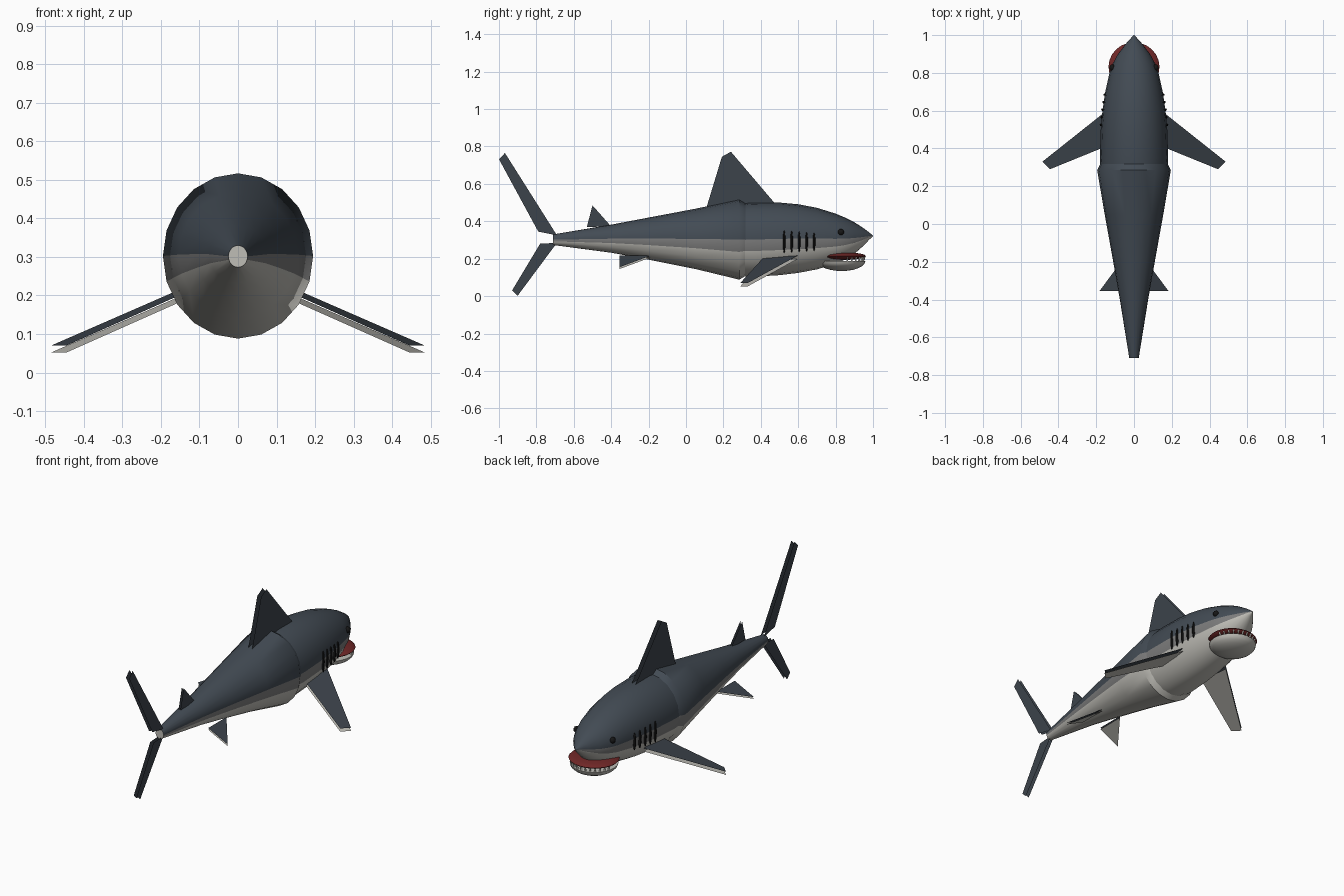
import bpy, bmesh, math
from mathutils import Vector

if "Cube" in bpy.data.objects:
    bpy.data.objects.remove(bpy.data.objects["Cube"])


def mat(name, rgb):
    m = bpy.data.materials.new(name)
    m.diffuse_color = (*rgb, 1)
    m.use_nodes = True
    m.node_tree.nodes["Principled BSDF"].inputs["Base Color"].default_value = m.diffuse_color
    return m


DARK = mat("slate_back", (0.055, 0.07, 0.088))
MID = mat("flank_grey", (0.2, 0.2, 0.2))
PALE = mat("pale_belly", (0.52, 0.51, 0.47))
FIN = mat("fin_slate", (0.045, 0.056, 0.07))
RED = mat("mouth_red", (0.16, 0.02, 0.02))
BLACK = mat("black", (0.008, 0.008, 0.008))
WHITE = mat("tooth_white", (0.8, 0.78, 0.7))


def finish(name, bm, mats, smooth=True):
    me = bpy.data.meshes.new(name)
    bm.to_mesh(me)
    bm.free()
    for m in mats:
        me.materials.append(m)
    ob = bpy.data.objects.new(name, me)
    bpy.context.collection.objects.link(ob)
    if smooth:
        bpy.ops.object.select_all(action='DESELECT')
        ob.select_set(True)
        bpy.context.view_layer.objects.active = ob
        bpy.ops.object.shade_smooth_by_angle(angle=math.radians(40))
    return ob


def loft(name, rings, n=20):
    """Rings of (y, half width, z top, z bottom), shaded dark above and pale below."""
    bm = bmesh.new()
    loops = []
    for y, rx, zt, zb in rings:
        zc, rz = (zt + zb) / 2, (zt - zb) / 2
        loops.append([bm.verts.new((rx * math.cos(2 * math.pi * i / n), y,
                                    zc + rz * math.sin(2 * math.pi * i / n))) for i in range(n)])
    for a, b in zip(loops, loops[1:]):
        for i in range(n):
            f = bm.faces.new((a[i], a[(i + 1) % n], b[(i + 1) % n], b[i]))
            s = math.sin(2 * math.pi * (i + 0.5) / n)
            f.material_index = 0 if s > 0 else 1 if s > -0.3 else 2
    for l in (loops[0], loops[-1]):
        bm.faces.new(l).material_index = 2
    bmesh.ops.recalc_face_normals(bm, faces=bm.faces)
    return finish(name, bm, [DARK, MID, PALE])


def sheets(name, pts, offset, mats):
    """Fin made from two thin parallel skins, with outward normals."""
    bm = bmesh.new()
    off = Vector(offset)
    for k, sgn in enumerate((1, -1)):
        f = bm.faces.new([bm.verts.new(Vector(p) + off * sgn) for p in pts])
        f.normal_update()
        if f.normal.dot(off) * sgn < 0:
            f.normal_flip()
        f.material_index = k
    return finish(name, bm, mats, False)


def ball(name, loc, size, m, u=16, v=10, zmax=None):
    bm = bmesh.new()
    bmesh.ops.create_uvsphere(bm, u_segments=u, v_segments=v, radius=1)
    if zmax is not None:
        bmesh.ops.delete(bm, geom=[p for p in bm.verts if p.co.z > zmax], context='VERTS')
        bmesh.ops.holes_fill(bm, edges=bm.edges)
    bmesh.ops.scale(bm, vec=size, verts=bm.verts)
    bmesh.ops.translate(bm, vec=loc, verts=bm.verts)
    return finish(name, bm, [m])


# Body: tapering rear and a slightly narrower head
loft("rear_body", [(-0.71, 0.025, 0.33, 0.273), (-0.4, 0.075, 0.382, 0.232),
                   (-0.2, 0.11, 0.42, 0.195), (0.05, 0.155, 0.467, 0.145),
                   (0.285, 0.195, 0.517, 0.088), (0.33, 0.172, 0.49, 0.115)])
HEAD = [(0.26, 0.175, 0.49, 0.11), (0.35, 0.181, 0.501, 0.103), (0.5, 0.176, 0.5, 0.112),
        (0.6, 0.167, 0.491, 0.124), (0.7, 0.152, 0.472, 0.143), (0.8, 0.13, 0.441, 0.172),
        (0.85, 0.112, 0.42, 0.195), (0.9, 0.085, 0.395, 0.226), (0.95, 0.047, 0.363, 0.27),
        (0.98, 0.02, 0.34, 0.302), (1.0, 0.002, 0.323, 0.319)]
loft("head", HEAD)


def head_width(y):
    for a, b in zip(HEAD, HEAD[1:]):
        if a[0] <= y <= b[0]:
            return a[1] + (b[1] - a[1]) * (y - a[0]) / (b[0] - a[0])


# Upright fins, profiles in (y, z)
for name, prof, t in (
        ("dorsal_fin", [(0.48, 0.49), (0.24, 0.772), (0.192, 0.745), (0.11, 0.475)], 0.012),
        ("second_dorsal_fin", [(-0.40, 0.372), (-0.50, 0.485), (-0.53, 0.37)], 0.006),
        ("upper_tail_fin", [(-0.69, 0.325), (-0.79, 0.345), (-1.0, 0.732), (-0.968, 0.765)], 0.01),
        ("lower_tail_fin", [(-0.69, 0.285), (-0.78, 0.28), (-0.93, 0.03), (-0.9, 0.002)], 0.01)):
    sheets(name, [(0, y, z) for y, z in prof], (t, 0, 0), [FIN, FIN])

# Paired fins, gills, eyes
for side, s in (("right", 1), ("left", -1)):
    sheets(side + "_pectoral_fin", [(s * x, y, z) for x, y, z in (
        (0.15, 0.596, 0.207), (0.485, 0.33, 0.061), (0.445, 0.29, 0.061), (0.13, 0.418, 0.201))],
        (0, 0, 0.009), [FIN, PALE])
    sheets(side + "_pelvic_fin", [(s * x, y, z) for x, y, z in (
        (0.06, -0.19, 0.211), (0.183, -0.355, 0.15), (0.06, -0.355, 0.211))],
        (0, 0, 0.005), [FIN, PALE])
    for i in range(5):
        y = 0.525 + 0.04 * i
        ball(f"{side}_gill_{i + 1}", (s * (head_width(y) - 0.001), y, 0.29),
             (0.009, 0.007, 0.061 - 0.003 * i), BLACK, 8, 8)
    ball(side + "_eye", (s * 0.115, 0.828, 0.342), (0.015, 0.017, 0.017), BLACK, 12, 8)

# Mouth: red gum disc over a pale lower jaw
ball("mouth_lining", (0, 0.832, 0.214), (0.135, 0.13, 0.021), RED, 24, 10)
ball("lower_jaw", (0, 0.832, 0.187), (0.127, 0.127, 0.053), PALE, 24, 12, 0.1)

# Rows of teeth round the front of the mouth
for row, z, up, r in (("lower_teeth", 0.193, 1, 0.116), ("upper_teeth", 0.202, -1, 0.122)):
    bm = bmesh.new()
    for i in range(13):
        a = math.radians(15 + 150 * i / 12)
        c = Vector((r * math.cos(a), 0.832 + r * math.sin(a), z))
        base = [bm.verts.new(c + Vector((0.007 * math.cos(k * math.pi / 3),
                                         0.007 * math.sin(k * math.pi / 3), -0.013 * up)))
                for k in range(6)]
        tip = bm.verts.new(c + Vector((0, 0, 0.017 * up)))
        bm.faces.new(base)
        for k in range(6):
            bm.faces.new((base[k], base[(k + 1) % 6], tip))
    bmesh.ops.recalc_face_normals(bm, faces=bm.faces)
    finish(row, bm, [WHITE])
